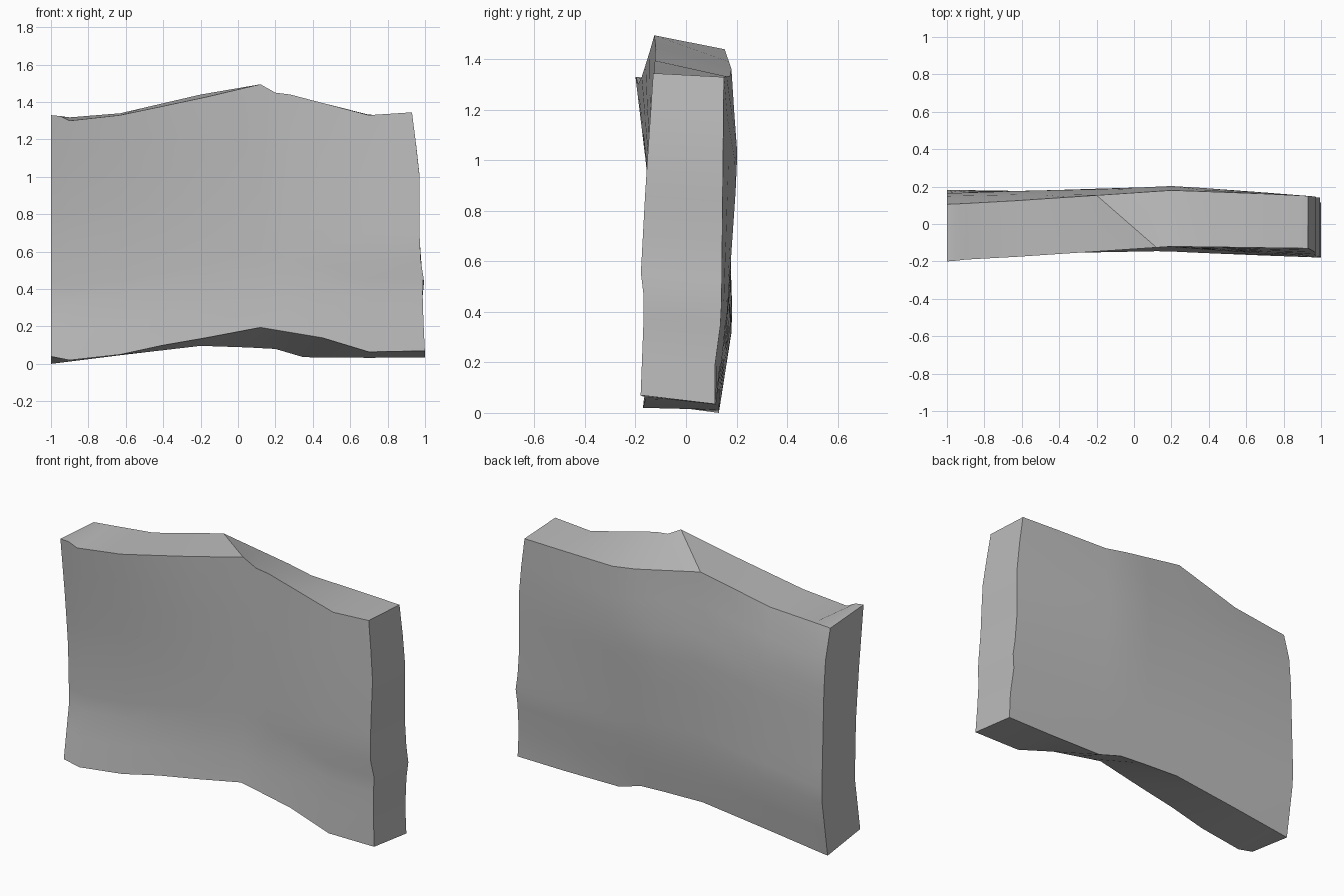
import bpy
import bmesh
import math

default_cube = bpy.data.objects.get("Cube")
if default_cube:
    bpy.data.objects.remove(default_cube, do_unlink=True)


def sample(points, position):
    """Read a piecewise linear profile at a position."""
    if position <= points[0][0]:
        return points[0][1]
    for (start, first), (end, second) in zip(points, points[1:]):
        if position <= end:
            return first + (second - first) * (position - start) / (end - start)
    return points[-1][1]


# Uneven rims of the slab: height along x
FRONT_TOP = [(-1, 1.33), (-.95, 1.325), (-.9, 1.3), (-.63, 1.33), (-.2, 1.42),
             (.12, 1.495), (.2, 1.45), (.28, 1.44), (.7, 1.33), (1, 1.345)]
FRONT_BOTTOM = [(-1, .04), (-.9, .02), (-.63, .05), (-.4, .1), (-.17, .14),
                (.12, .195), (.45, .14), (.73, .055), (1, .07)]
BACK_TOP = [(-1, 1.31), (-.63, 1.34), (-.2, 1.44), (.33, 1.335), (1, 1.33)]
BACK_BOTTOM = [(-1, 0), (-.6, .05), (-.17, .1), (.2, .08), (.37, .03), (1, .035)]

# Worn faces: depth along z at the left end, the middle and the right end
FRONT_DEPTH = [
    [(0, -.175), (.35, -.12), (.7, -.13), (1, -.16), (1.33, -.2)],
    [(.15, -.15), (.4, -.125), (1.49, -.12)],
    [(.06, -.18), (.45, -.165), (.53, -.18), (.9, -.16), (1.34, -.13)],
]
BACK_DEPTH = [
    [(0, .13), (.35, .185), (.8, .17), (1.1, .16), (1.33, .1)],
    [(.05, .12), (.35, .16), (1, .205), (1.34, .18)],
    [(.03, .115), (.27, .115), (.36, .14), (1.33, .15)],
]
RIGHT_EDGE = [(.05, 1), (.36, .985), (.44, .995), (.6, .97), (1.04, .97), (1.34, .93)]

# Matching columns on both faces, skewed so that the top breaks along its ridges
FRONT_COLUMNS = [-1, -.95, -.9, -.63, -.4, -.17, .12, .2, .28, .45, .7, 1]
BACK_COLUMNS = [-1, -.95, -.9, -.63, -.5, -.35, -.2, .05, .2, .35, .7, 1]
ROWS = [0, .12, .24, .31, .38, .5, .62, .74, .87, 1]


def build_face(mesh, columns, bottom, top, depth):
    """Make the vertex grid of one broad face."""
    grid = []
    for x in columns:
        low, high = sample(bottom, x), sample(top, x)
        line = []
        for row in ROWS:
            z = low + (high - low) * row
            left, middle, right = (sample(profile, z) for profile in depth)
            y = sample([(-1, left), (.2, middle), (1, right)], x)
            inset = max(0, x - .7) / (1 - .7)
            edge_x = x - inset * (1 - sample(RIGHT_EDGE, z))
            line.append(mesh.verts.new((edge_x, y, z)))
        grid.append(line)
    return grid


mesh = bmesh.new()
front = build_face(mesh, FRONT_COLUMNS, FRONT_BOTTOM, FRONT_TOP, FRONT_DEPTH)
back = build_face(mesh, BACK_COLUMNS, BACK_BOTTOM, BACK_TOP, BACK_DEPTH)

# Broad front and back faces
for grid in (front, back):
    for near, far in zip(grid, grid[1:]):
        for row in range(len(ROWS) - 1):
            mesh.faces.new((near[row], far[row], far[row + 1], near[row + 1]))

# Top and bottom rims
for row in (0, -1):
    for column in range(len(front) - 1):
        mesh.faces.new((front[column][row], front[column + 1][row],
                        back[column + 1][row], back[column][row]))

# Left and right ends
for column in (0, -1):
    for row in range(len(ROWS) - 1):
        mesh.faces.new((front[column][row], front[column][row + 1],
                        back[column][row + 1], back[column][row]))

bmesh.ops.recalc_face_normals(mesh, faces=mesh.faces)
data = bpy.data.meshes.new("stone_slab")
mesh.to_mesh(data)
mesh.free()
slab = bpy.data.objects.new("stone_slab", data)
bpy.context.collection.objects.link(slab)

# Plain grey stone
stone = bpy.data.materials.new("grey_stone")
stone.use_nodes = True
colour = (.5, .5, .5, 1)
stone.diffuse_color = colour
stone.node_tree.nodes["Principled BSDF"].inputs["Base Color"].default_value = colour
data.materials.append(stone)

# Soft faces with crisp broken edges
bpy.ops.object.select_all(action="DESELECT")
slab.select_set(True)
bpy.context.view_layer.objects.active = slab
bpy.ops.object.shade_smooth_by_angle(angle=math.radians(35))
